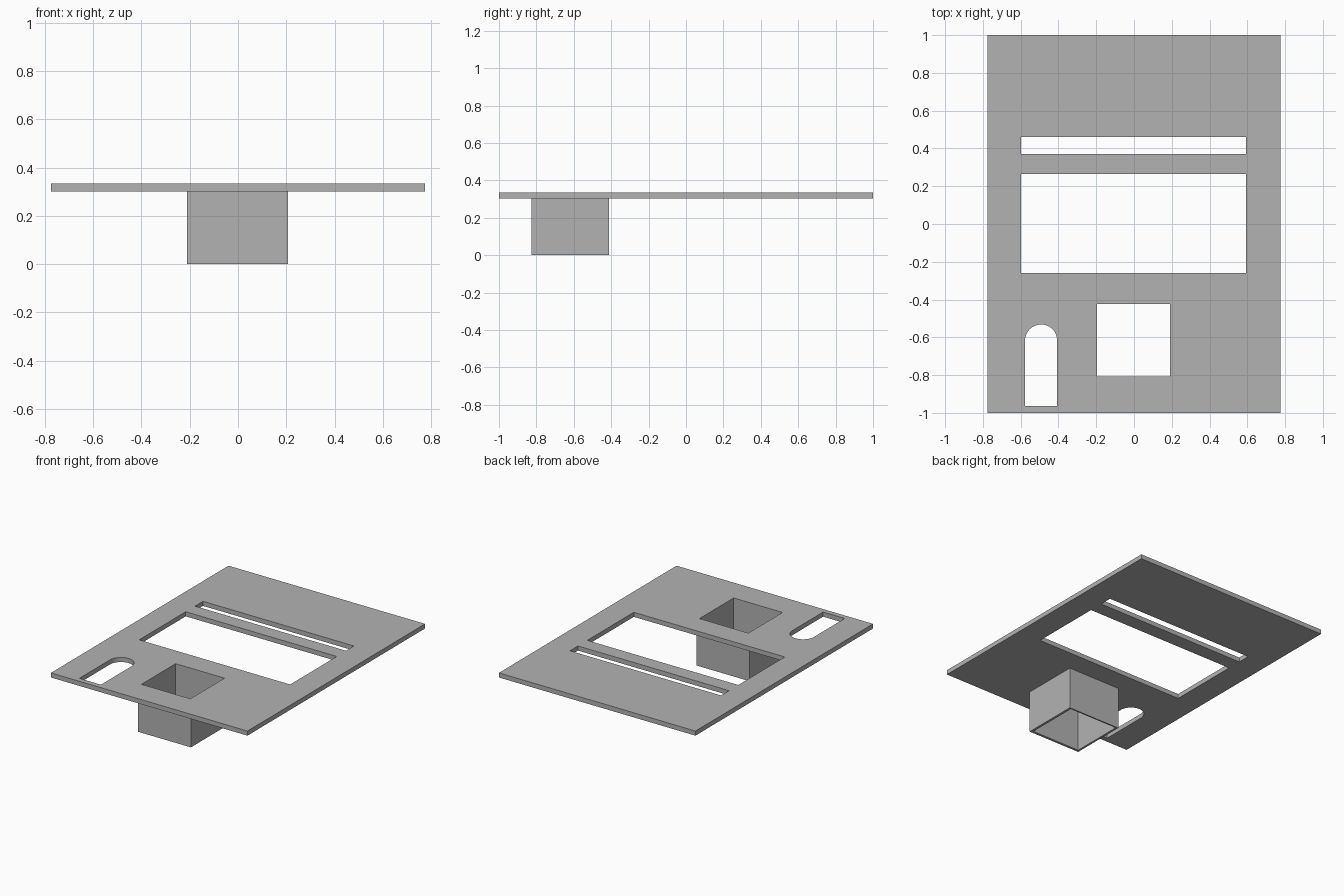
import bpy, bmesh, math

cube = bpy.data.objects.get("Cube")
if cube:
    bpy.data.objects.remove(cube, do_unlink=True)

grey = bpy.data.materials.new("plain grey")
grey.use_nodes = True
GREY = (0.45, 0.45, 0.45, 1)
grey.diffuse_color = GREY
grey.node_tree.nodes["Principled BSDF"].inputs["Base Color"].default_value = GREY


def rect(x0, x1, y0, y1):
    return [(x0, y0), (x1, y0), (x1, y1), (x0, y1)]


def arch(cx, r, y0, y1, steps=24):
    """Rectangle with a half-round back end."""
    arc = [(cx + r * math.cos(math.pi * i / steps),
            y1 - r + r * math.sin(math.pi * i / steps)) for i in range(steps + 1)]
    return [(cx - r, y0), (cx + r, y0)] + arc


def prism(name, outline, z0, z1):
    bm = bmesh.new()
    face = bm.faces.new([bm.verts.new((x, y, z0)) for x, y in outline])
    top = bmesh.ops.extrude_face_region(bm, geom=[face])["geom"]
    verts = [v for v in top if isinstance(v, bmesh.types.BMVert)]
    bmesh.ops.translate(bm, vec=(0, 0, z1 - z0), verts=verts)
    bmesh.ops.recalc_face_normals(bm, faces=bm.faces)
    mesh = bpy.data.meshes.new(name)
    bm.to_mesh(mesh)
    bm.free()
    mesh.materials.append(grey)
    obj = bpy.data.objects.new(name, mesh)
    bpy.context.collection.objects.link(obj)
    return obj


def cut(obj, outlines):
    """Cut straight openings through the part and bake the result."""
    cutters = []
    for outline in outlines:
        cutter = prism("cutter", outline, -0.2, 0.6)
        cutter.hide_render = True
        mod = obj.modifiers.new("opening", 'BOOLEAN')
        mod.operation, mod.solver, mod.object = 'DIFFERENCE', 'EXACT', cutter
        cutters.append(cutter)
    bpy.context.view_layer.update()
    baked = bpy.data.meshes.new_from_object(
        obj.evaluated_get(bpy.context.evaluated_depsgraph_get()))
    obj.modifiers.clear()
    obj.data = baked
    for cutter in cutters:
        bpy.data.objects.remove(cutter, do_unlink=True)


PLATE_BOTTOM, PLATE_TOP = 0.302, 0.335
chute_hole = rect(-0.196, 0.19, -0.808, -0.423)

# Flat panel with slot, window, arched opening and chute opening
panel = prism("panel", rect(-0.775, 0.775, -1, 1), PLATE_BOTTOM, PLATE_TOP)
cut(panel, [
    rect(-0.598, 0.593, 0.37, 0.46),
    rect(-0.598, 0.593, -0.259, 0.265),
    arch(-0.492, 0.085, -0.963, -0.532),
    chute_hole,
])

# Open square chute hanging below the panel
chute = prism("chute", rect(-0.211, 0.207, -0.826, -0.413), 0, PLATE_BOTTOM)
cut(chute, [chute_hole])
